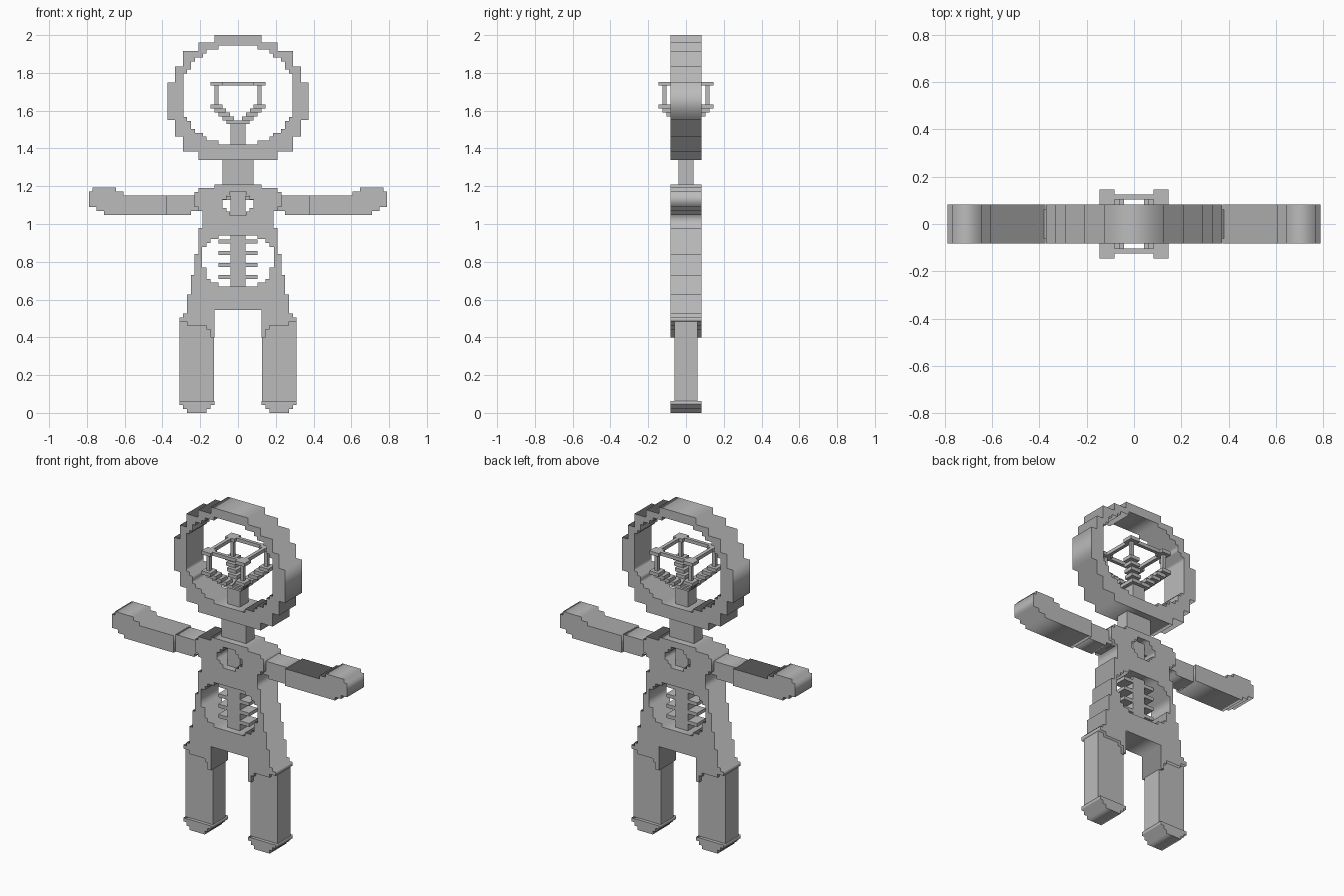
import bpy, bmesh, math
from mathutils import Matrix

if "Cube" in bpy.data.objects:
    bpy.data.objects.remove(bpy.data.objects["Cube"])

V = 0.0207          # size of one small block
DEEP, SLIM, CORE = 0.082, 0.062, 0.041   # half depths

grey = bpy.data.materials.new("plain grey")
grey.diffuse_color = (0.5, 0.5, 0.5, 1)
grey.use_nodes = True
grey.node_tree.nodes["Principled BSDF"].inputs["Base Color"].default_value = grey.diffuse_color


def finish(name, bm):
    bmesh.ops.recalc_face_normals(bm, faces=bm.faces)
    me = bpy.data.meshes.new(name)
    bm.to_mesh(me)
    bm.free()
    me.materials.append(grey)
    ob = bpy.data.objects.new(name, me)
    bpy.context.collection.objects.link(ob)
    return ob


def boxes(name, spans):
    """One object from (x0, x1, y0, y1, z0, z1) blocks."""
    bm = bmesh.new()
    for x0, x1, y0, y1, z0, z1 in spans:
        m = Matrix.Translation(((x0 + x1) / 2, (y0 + y1) / 2, (z0 + z1) / 2))
        m = m @ Matrix.Diagonal((abs(x1 - x0), abs(y1 - y0), z1 - z0, 1))
        bmesh.ops.create_cube(bm, size=1, matrix=m)
    return finish(name, bm)


def plate(name, outlines, half):
    """Filled front outline (x, z) with holes, thickened along y."""
    cu = bpy.data.curves.new(name, 'CURVE')
    cu.dimensions, cu.fill_mode, cu.extrude = '2D', 'BOTH', half
    for pts in outlines:
        sp = cu.splines.new('POLY')
        sp.points.add(len(pts) - 1)
        for p, (x, z) in zip(sp.points, pts):
            p.co = (x, z, 0, 1)
        sp.use_cyclic_u = True
    tmp = bpy.data.objects.new(name + " outline", cu)
    bpy.context.collection.objects.link(tmp)
    dg = bpy.context.evaluated_depsgraph_get()
    me = bpy.data.meshes.new_from_object(tmp.evaluated_get(dg))
    bpy.data.objects.remove(tmp)
    bm = bmesh.new()
    bm.from_mesh(me)
    bpy.data.meshes.remove(me)
    bmesh.ops.remove_doubles(bm, verts=bm.verts, dist=1e-4)
    bm.transform(Matrix.Rotation(math.pi / 2, 4, 'X'))
    return finish(name, bm)


def steps(rows, bottom):
    """Right side staircase from (top z, half width) rows."""
    pts = []
    for i, (z, w) in enumerate(rows):
        low = rows[i + 1][0] if i + 1 < len(rows) else bottom
        pts += [(w, z), (w, low)]
    return pts


def both(right):
    return right + [(-x, z) for x, z in reversed(right)]


# round head frame
outer = both(steps([(2.0, .125), (1.96, .21), (1.915, .29), (1.835, .333), (1.75, .373),
                    (1.55, .333), (1.464, .29), (1.385, .21)], 1.34))
rows, n, height = [], 25, .525
for i in range(n):
    d = (2 * i + 1) / n - 1
    w = .3 * (1 - abs(d) ** 2.2) ** (1 / 2.2)
    rows.append((1.945 - i * height / n, max(.104, round(w / V) * V)))
plate("head_frame", [outer, both(steps(rows, 1.42))], DEEP)

# neck and stalk
boxes("neck", [(-.083, .083, -CORE, CORE, 1.205, 1.345)])
boxes("head_stalk", [(-CORE, CORE, -CORE, CORE, 1.415, 1.54)])

# open cage inside the head
cage = []
for sx in (-1, 1):
    for sy in (-1, 1):
        def block(c, h, z0, z1):
            cage.append((sx * c - h, sx * c + h, sy * c - h, sy * c + h, z0, z1))
        for i in range(5):                      # diagonal stair
            block(.114 - i * V, .031, 1.611 - i * V, 1.632 - i * V)
        block(.114, V / 2, 1.63, 1.735)         # post
        block(.114, .031, 1.732, 1.753)         # corner pad
    a, b = sx * .114 - V / 2, sx * .114 + V / 2
    cage += [(a, b, -.084, .084, 1.732, 1.753), (-.084, .084, a, b, 1.732, 1.753)]
boxes("head_cage", cage)

# torso with belly and chest openings
torso = steps([(1.21, .125), (1.19, .21), (1.17, .23), (1.09, .21), (1.068, .187), (.98, .21),
               (.84, .23), (.73, .25), (.628, .27), (.525, .29), (.505, .31)], .483)
torso += [(.27, .483), (.27, .462), (.166, .462), (.166, .441), (.146, .441),
          (.146, .40), (.125, .40), (.125, .545)]
belly = steps([(.94, .104), (.92, .146), (.9, .166), (.878, .19),
               (.77, .166), (.71, .146), (.69, .104)], .669)
chest = steps([(1.172, .042), (1.151, .062), (1.13, .083), (1.085, .062), (1.066, .042)], 1.045)
plate("torso", [both(torso), both(belly), both(chest)], DEEP)

# spine and ribs
boxes("spine", [(-CORE, CORE, -CORE, CORE, .66, .95)])
boxes("ribs", [(-.104, .104, -CORE, CORE, z, z + V) for z in (.71, .773, .836, .898)])

# chest core
boxes("chest_core", [(-CORE, CORE, -CORE, CORE, 1.04, 1.18),
                     (-.085, .085, -V / 2, V / 2, 1.128, 1.149)])

for s, side in ((-1, "left"), (1, "right")):
    def flip(pts):
        return [(s * x, z) for x, z in pts]
    # arms
    plate(side + "_upper_arm", [flip([(.18, 1.068), (.21, 1.068), (.25, 1.068), (.25, 1.048),
                                      (.38, 1.048), (.38, 1.151), (.18, 1.151)])], SLIM)
    plate(side + "_forearm", [flip([(.375, 1.048), (.71, 1.048), (.71, 1.068), (.75, 1.068),
                                    (.75, 1.089), (.79, 1.089), (.79, 1.172), (.77, 1.172),
                                    (.77, 1.193), (.645, 1.193), (.645, 1.172), (.605, 1.172),
                                    (.605, 1.151), (.375, 1.151)])], DEEP)
    # legs
    boxes(side + "_leg", [(s * .126, s * .309, -SLIM, SLIM, .05, .5)])
    plate(side + "_foot", [flip([(.125, .063), (.125, .042), (.146, .042), (.146, .021),
                                 (.166, .021), (.166, 0), (.27, 0), (.27, .021),
                                 (.29, .021), (.29, .042), (.31, .042), (.31, .063)])], DEEP)
